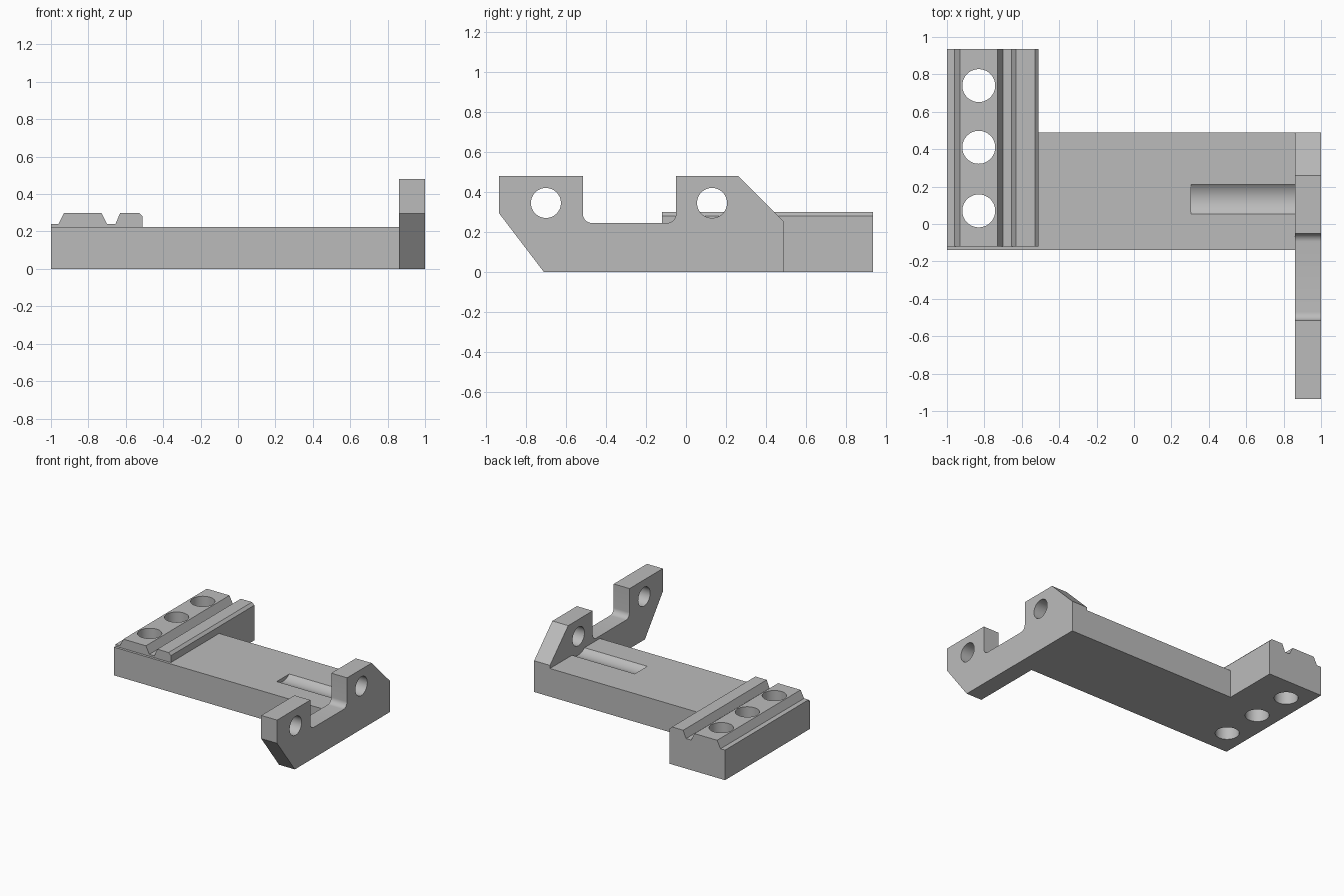
import bpy, bmesh, math
from mathutils import Vector, Matrix

cube = bpy.data.objects.get("Cube")
if cube:
    bpy.data.objects.remove(cube, do_unlink=True)

grey = bpy.data.materials.new("plain grey")
grey.use_nodes = True
grey.diffuse_color = (0.5, 0.5, 0.5, 1)
grey.node_tree.nodes["Principled BSDF"].inputs["Base Color"].default_value = grey.diffuse_color


def make_object(name, bm):
    bmesh.ops.recalc_face_normals(bm, faces=bm.faces[:])
    mesh = bpy.data.meshes.new(name)
    bm.to_mesh(mesh)
    bm.free()
    mesh.materials.append(grey)
    obj = bpy.data.objects.new(name, mesh)
    bpy.context.collection.objects.link(obj)
    return obj


def extrude_profile(name, points, place, start, end):
    """Extrude a 2D outline; place(a, b, d) maps it into the model."""
    bm = bmesh.new()
    verts = [bm.verts.new(place(a, b, start)) for a, b in points]
    face = bm.faces.new(verts)
    moved = bmesh.ops.extrude_face_region(bm, geom=[face])["geom"]
    shift = Vector(place(0, 0, end)) - Vector(place(0, 0, start))
    bmesh.ops.translate(bm, vec=shift,
                        verts=[g for g in moved if isinstance(g, bmesh.types.BMVert)])
    return make_object(name, bm)


def cylinder(name, centre, radius, length, axis):
    bm = bmesh.new()
    turn = Matrix.Rotation(math.pi / 2, 4, "Y") if axis == "X" else Matrix()
    bmesh.ops.create_cone(bm, cap_ends=True, segments=64, radius1=radius, radius2=radius,
                          depth=length, matrix=Matrix.Translation(centre) @ turn)
    return make_object(name, bm)


def cut(obj, cutters):
    bpy.context.view_layer.objects.active = obj
    for cutter in cutters:
        mod = obj.modifiers.new("cut", "BOOLEAN")
        mod.operation = "DIFFERENCE"
        mod.solver = "EXACT"
        mod.object = cutter
        bpy.ops.object.modifier_apply(modifier=mod.name)


def arc(cy, cz, radius, a0, a1, steps=8):
    angles = [math.radians(a0 + (a1 - a0) * i / steps) for i in range(steps + 1)]
    return [(cy + radius * math.cos(a), cz + radius * math.sin(a)) for a in angles]


def from_top(a, b, d):
    return (a, b, d)


def from_front(a, b, d):
    return (a, d, b)


def from_side(a, b, d):
    return (d, a, b)


# L-shaped base plate
base = extrude_profile("base_plate", [
    (-1, -0.14), (0.86, -0.14), (0.86, 0.49), (-0.51, 0.49), (-0.51, 0.935), (-1, 0.935),
], from_top, 0, 0.225)

# Grooved rail on the end of the plate
rail = extrude_profile("grooved_rail", [
    (-1, 0.225), (-0.51, 0.225), (-0.51, 0.28), (-0.53, 0.30), (-0.63, 0.30), (-0.655, 0.24),
    (-0.70, 0.24), (-0.73, 0.30), (-0.93, 0.30), (-0.96, 0.24), (-1, 0.24),
], from_front, -0.12, 0.935)

# Upright bracket with a rounded notch
notch = arc(-0.095, 0.29, 0.045, 0, -90) + arc(-0.47, 0.29, 0.045, -90, -180)
bracket = extrude_profile("bracket", [
    (-0.71, 0), (0.49, 0), (0.49, 0.25), (0.26, 0.48), (-0.05, 0.48),
] + notch + [(-0.515, 0.48), (-0.935, 0.48), (-0.935, 0.295)], from_side, 0.86, 1)

# Vertical holes, cross holes and the shallow round channel
post_holes = [cylinder("post_hole_cutter", (-0.83, y, 0.15), 0.088, 1, "Z")
              for y in (0.07, 0.41, 0.74)]
pin_holes = [cylinder("pin_hole_cutter", (0.93, y, 0.345), 0.075, 0.5, "X")
             for y in (-0.70, 0.13)]
channel = cylinder("channel_cutter", (0.605, 0.133, 0.318), 0.122, 0.6, "X")

cut(base, post_holes + [channel])
cut(rail, post_holes)
cut(bracket, pin_holes)
for helper in post_holes + pin_holes + [channel]:
    bpy.data.objects.remove(helper, do_unlink=True)

# Smooth the round walls, keep the flat edges crisp
bpy.ops.object.select_all(action="DESELECT")
for obj in (base, rail, bracket):
    obj.select_set(True)
bpy.context.view_layer.objects.active = base
bpy.ops.object.shade_smooth_by_angle(angle=math.radians(25))
